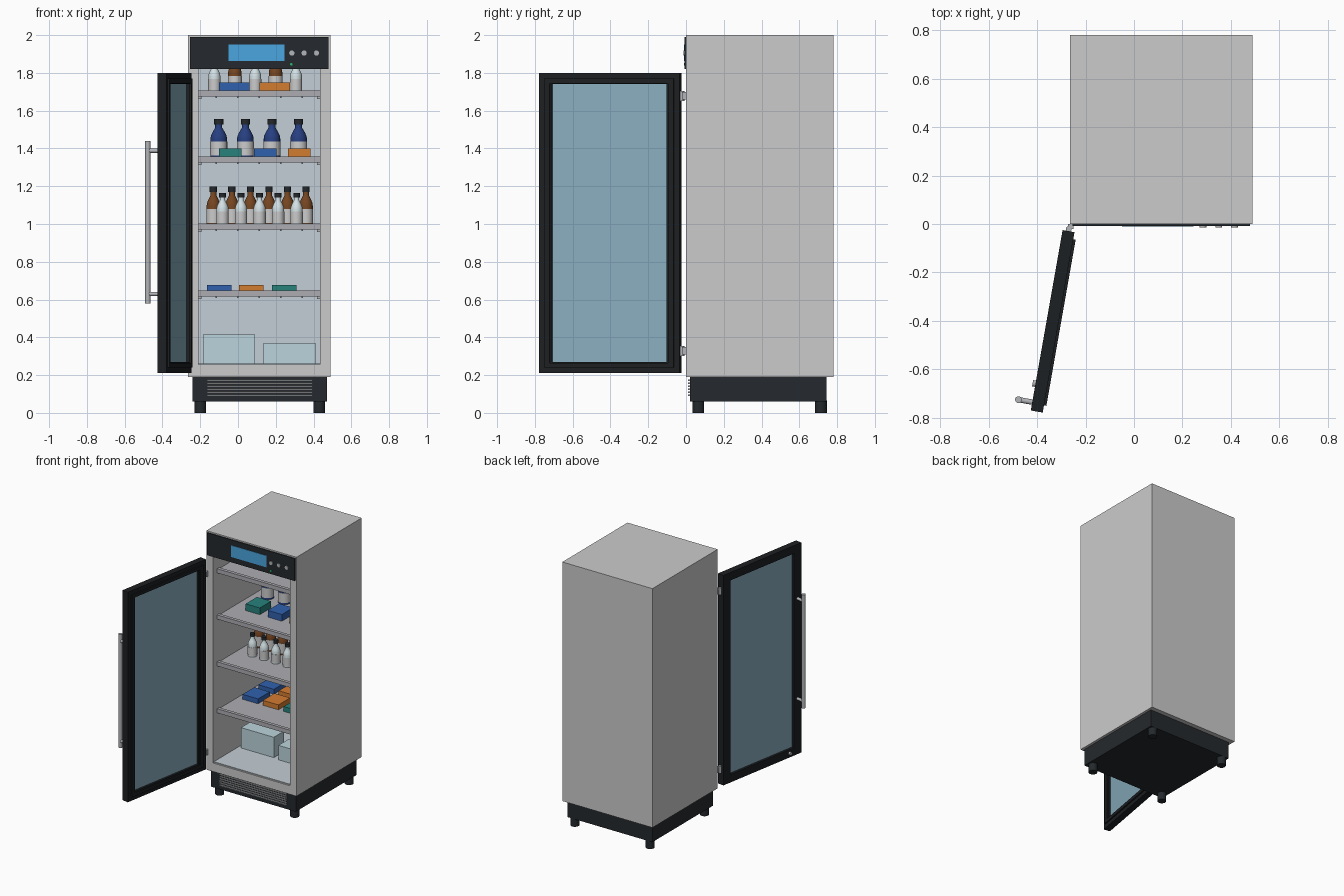
import bpy, bmesh, math
from mathutils import Matrix, Vector

if "Cube" in bpy.data.objects:
    bpy.data.objects.remove(bpy.data.objects["Cube"])

I = Matrix.Identity(4)
# door swings 100 degrees open: local x = width, local y = towards inner side
DOOR = Matrix.Translation((-0.295, -0.025, 0)) @ Matrix.Rotation(math.radians(-100), 4, 'Z')


def mat(name, r, g, b):
    m = bpy.data.materials.new(name)
    m.diffuse_color = (r, g, b, 1)
    m.use_nodes = True
    m.node_tree.nodes["Principled BSDF"].inputs["Base Color"].default_value = m.diffuse_color
    return m


BLACK = mat("black", .012, .014, .016)
DARK = mat("charcoal", .018, .022, .026)
GREY = mat("cabinet_grey", .62, .62, .63)
STEEL = mat("steel", .45, .46, .48)
SHELF = mat("shelf_grey", .42, .42, .45)
LINER = mat("liner", .55, .62, .67)
GLASS = mat("glass", .25, .42, .52)
BIN = mat("clear_bin", .5, .66, .72)
SCREEN = mat("screen", .07, .38, .75)
GREEN = mat("green", .02, .5, .12)
BLUE = mat("blue", .03, .12, .42)
ORANGE = mat("orange", .65, .2, .03)
TEAL = mat("teal", .02, .22, .2)
BROWN = mat("amber", .18, .06, .015)
COBALT = mat("cobalt", .02, .05, .22)
PALE = mat("pale", .65, .75, .78)
WHITE = mat("label_white", .8, .8, .78)


def finish(bm, name, m, M=I, smooth=False):
    bmesh.ops.recalc_face_normals(bm, faces=bm.faces[:])
    me = bpy.data.meshes.new(name)
    bm.to_mesh(me)
    bm.free()
    me.materials.append(m)
    o = bpy.data.objects.new(name, me)
    bpy.context.collection.objects.link(o)
    o.matrix_world = M
    if smooth:
        bpy.ops.object.select_all(action='DESELECT')
        o.select_set(True)
        bpy.context.view_layer.objects.active = o
        bpy.ops.object.shade_smooth_by_angle(angle=math.radians(35))
    return o


def box(name, x0, x1, y0, y1, z0, z1, m, M=I):
    bm = bmesh.new()
    bmesh.ops.create_cube(bm, size=1)
    for v in bm.verts:
        v.co = Vector(((x0 + x1) / 2 + v.co.x * (x1 - x0), (y0 + y1) / 2 + v.co.y * (y1 - y0),
                       (z0 + z1) / 2 + v.co.z * (z1 - z0)))
    return finish(bm, name, m, M)


def rod(name, a, b, r, m, M=I, seg=20):
    a, b = Vector(a), Vector(b)
    bm = bmesh.new()
    T = Matrix.Translation((a + b) / 2) @ (b - a).to_track_quat('Z', 'Y').to_matrix().to_4x4()
    bmesh.ops.create_cone(bm, cap_ends=True, segments=seg, radius1=r, radius2=r,
                          depth=(b - a).length, matrix=T)
    return finish(bm, name, m, M, True)


def rings(name, rects, closed, m, M=I):
    """Bridge upright rectangles (x0, x1, z0, z1, y) into a shell or a frame."""
    bm = bmesh.new()
    L = [[bm.verts.new(p) for p in ((a, y, c), (b, y, c), (b, y, d), (a, y, d))]
         for a, b, c, d, y in rects]
    n = len(L)
    for i in range(n if closed else n - 1):
        p, q = L[i], L[(i + 1) % n]
        for k in range(4):
            bm.faces.new((p[k], p[(k + 1) % 4], q[(k + 1) % 4], q[k]))
    if not closed:
        bm.faces.new(L[0])
        bm.faces.new(L[-1])
    return finish(bm, name, m, M)


def frame(name, x0, x1, z0, z1, w, h, y0, y1, m, M=I):
    out, inn = (x0, x1, z0, z1), (x0 + w, x1 - w, z0 + h, z1 - h)
    return rings(name, [out + (y0,), out + (y1,), inn + (y1,), inn + (y0,)], True, m, M)


def lathe(name, prof, m, loc, seg=20):
    bm = bmesh.new()
    vs = [bm.verts.new((r, 0, z)) for r, z in prof]
    es = [bm.edges.new(e) for e in zip(vs, vs[1:])]
    bmesh.ops.spin(bm, geom=vs + es, cent=(0, 0, 0), axis=(0, 0, 1), angle=2 * math.pi,
                   steps=seg, use_duplicate=False)
    bmesh.ops.remove_doubles(bm, verts=bm.verts[:], dist=1e-5)
    return finish(bm, name, m, Matrix.Translation(loc), True)


def bottle(name, x, y, z, r, h, m, cap=DARK):
    n = r * .42
    lathe(name + "_body", [(0, 0), (r, 0), (r, h * .5), (r * .93, h * .58), (r * .7, h * .68),
                           (n, h * .78), (n, h * .88), (0, h * .88)], m, (x, y, z))
    lathe(name + "_label", [(r, h * .06), (r * 1.03, h * .06), (r * 1.03, h * .42), (r, h * .42)],
          WHITE, (x, y, z))
    lathe(name + "_cap", [(0, h * .86), (n * 1.3, h * .86), (n * 1.3, h), (0, h)], cap, (x, y, z))


# cabinet shell with cavity, and its liner
O, C = (-.265, .49, .19, 2.0), (-.21, .435, .255, 1.83)
rings("cabinet", [O + (.78,), O + (0,), C + (0,), C + (.73,)], False, GREY)
D = (-.209, .434, .256, 1.829)
box("liner_back", D[0], D[1], .72, .729, D[2], D[3], LINER)
box("liner_floor", D[0], D[1], .01, .72, D[2], D[2] + .005, LINER)

# base, grille and feet
box("base", -.24, .47, .02, .745, .06, .19, DARK)
for i in range(6):
    z = .09 + i * .016
    box("grille_slat", -.165, .395, .01, .022, z, z + .008, STEEL)
for x in (-.2, .43):
    for y in (.065, .715):
        rod("foot", (x, y, 0), (x, y, .065), .031, DARK)

# control panel
box("control_panel", -.255, .48, -.008, .004, 1.82, 1.99, DARK)
box("display", -.05, .245, -.011, -.007, 1.862, 1.95, SCREEN)
for x in (.285, .35, .415):
    rod("button", (x, -.007, 1.905), (x, -.014, 1.905), .014, STEEL)
rod("indicator_light", (.282, -.007, 1.845), (.282, -.011, 1.845), .007, GREEN)

# shelves with front rail, side supports and ribs beneath
for z in (.645, 1.0, 1.355, 1.705):
    box("shelf", -.209, .434, .07, .715, z - .022, z - .006, SHELF)
    box("shelf_rail", -.213, .438, .05, .075, z - .03, z + .002, SHELF)
    for x in (-.2, .425):
        box("shelf_support", x - .008, x + .008, .08, .71, z - .042, z - .022, STEEL)
    for i in range(5):
        x = -.115 + i * .114
        box("shelf_rib", x - .004, x + .004, .08, .71, z - .038, z - .022, STEEL)

# top shelf contents
for i in range(5):
    x = -.125 + i * .108
    if i % 2:
        bottle("amber_bottle", x, .46, 1.699, .036, .2, BROWN)
    else:
        bottle("pale_bottle", x, .46, 1.699, .032, .165, PALE)
for x, m in ((-.1, BLUE), (.115, ORANGE)):
    box("carton", x, x + .16, .23, .37, 1.699, 1.75, m)

# second shelf contents
for i in range(4):
    bottle("cobalt_bottle", -.102 + i * .141, .5, 1.349, .044, .206, COBALT)
for x, m in ((-.1, TEAL), (.085, BLUE), (.265, ORANGE)):
    box("carton", x, x + .118, .235, .37, 1.349, 1.4, m)

# third shelf contents
for i in range(6):
    bottle("amber_bottle", -.13 + i * .098, .44, .994, .036, .204, BROWN)
for i in range(5):
    bottle("pale_bottle", -.082 + i * .098, .29, .994, .032, .17, PALE)

# fourth shelf contents
for y in (.29, .48):
    for x, m in ((-.165, BLUE), (.005, ORANGE), (.18, TEAL)):
        box("carton", x, x + .13, y, y + .14, .639, .676, m)

# bins on the floor
box("bin_large", -.185, .09, .3, .42, .26, .415, BIN)
box("bin_small", .135, .41, .29, .42, .26, .37, BIN)

# door: frame, gasket, glass
frame("door_frame", 0, .757, .21, 1.8, .07, .06, 0, .05, BLACK, DOOR)
frame("door_gasket", .03, .727, .24, 1.77, .03, .025, .048, .06, BLACK, DOOR)
box("door_glass", .068, .69, .018, .034, .268, 1.742, GLASS, DOOR)

# handle, lock and hinges
rod("handle_bar", (.722, -.058, .58), (.722, -.058, 1.44), .014, STEEL, DOOR)
for z in (.63, 1.388):
    rod("handle_post", (.722, -.058, z), (.722, .004, z), .011, STEEL, DOOR)
rod("door_lock", (.645, .004, .24), (.645, -.012, .24), .013, STEEL, DOOR)
for z in (.302, 1.652):
    rod("hinge_pin", (-.27, -.021, z), (-.27, -.021, z + .052), .012, STEEL)
    box("hinge_plate", -.272, -.25, -.02, .001, z + .006, z + .046, STEEL)
